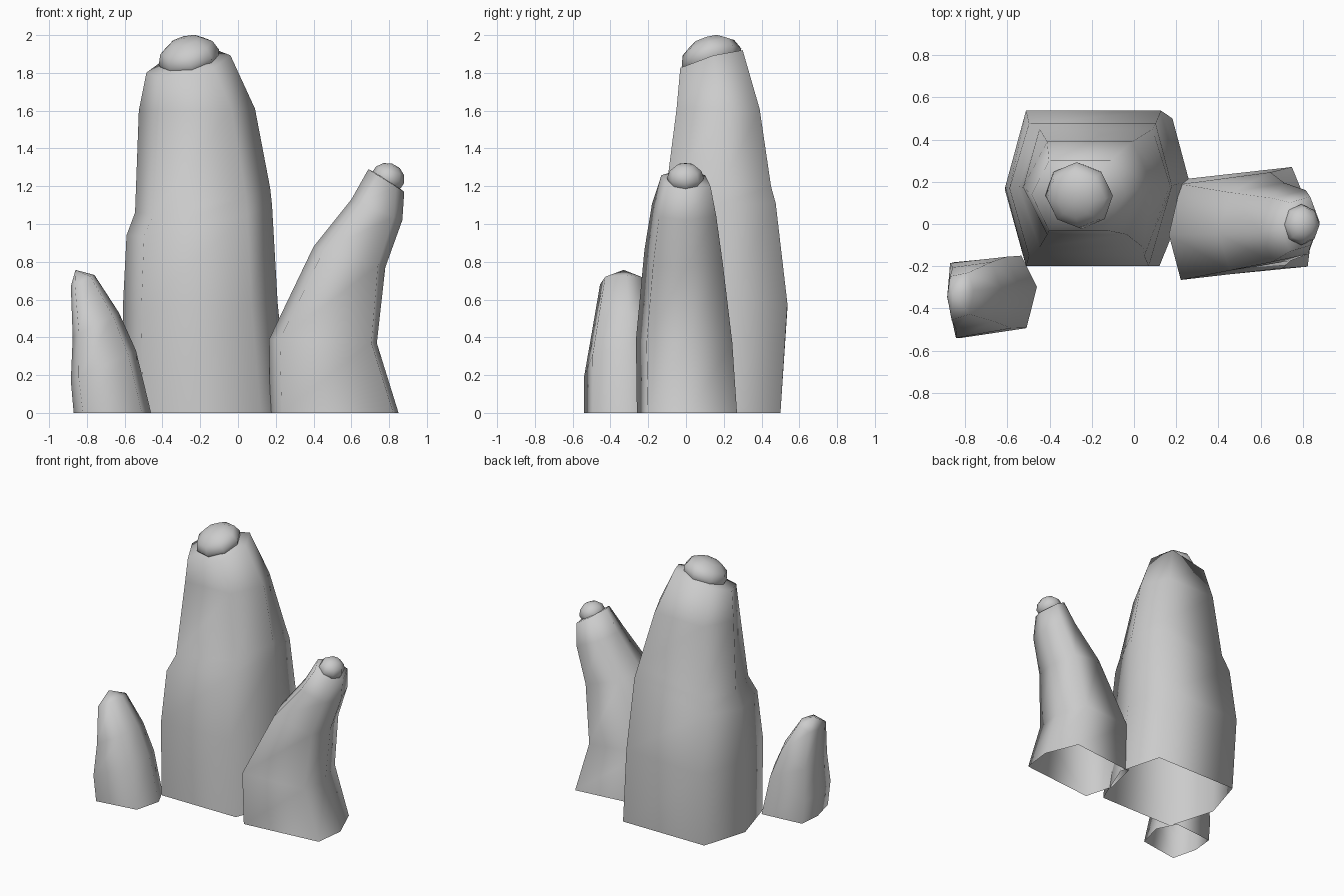
import bpy, bmesh, math

if "Cube" in bpy.data.objects:
    bpy.data.objects.remove(bpy.data.objects["Cube"])

stone = bpy.data.materials.new("grey_stone")
stone.diffuse_color = (0.6, 0.6, 0.6, 1)
stone.use_nodes = True
stone.node_tree.nodes["Principled BSDF"].inputs["Base Color"].default_value = stone.diffuse_color


def finish(bm, name):
    bmesh.ops.recalc_face_normals(bm, faces=bm.faces)
    mesh = bpy.data.meshes.new(name)
    bm.to_mesh(mesh)
    bm.free()
    obj = bpy.data.objects.new(name, mesh)
    bpy.context.collection.objects.link(obj)
    mesh.materials.append(stone)
    bpy.ops.object.select_all(action='DESELECT')
    obj.select_set(True)
    bpy.context.view_layer.objects.active = obj
    bpy.ops.object.shade_smooth_by_angle(angle=math.radians(120))
    return obj


def column(name, corners, rings, apex):
    """Loft an open-bottomed six-sided column.
    corners: hexagon in 0..1 space; each ring: x left, z left, x right,
    z right, y front, y back, extra height towards the back, and how far
    the hexagon is evened out (0..1)."""
    bm = bmesh.new()
    even = [0, .28, .75, 1, .75, .28]
    loops = []
    for xl, zl, xr, zr, y0, y1, dz, k in rings:
        loop = []
        for (u, v), e in zip(corners, even):
            u += (e - u) * k
            loop.append(bm.verts.new((xl + (xr - xl) * u, y0 + (y1 - y0) * v,
                                      zl + (zr - zl) * u + dz * (v - 0.5))))
        loops.append(loop)
    n = len(corners)
    for a, b in zip(loops, loops[1:]):
        for i in range(n):
            j = (i + 1) % n
            bm.faces.new((a[i], a[j], b[j], b[i]))
    tip = bm.verts.new(apex)
    for i in range(n):
        bm.faces.new((loops[-1][i], loops[-1][(i + 1) % n], tip))
    return finish(bm, name)


def knob(name, centre, radii, tilt):
    """Low-poly flattened ball sitting on a column tip."""
    bm = bmesh.new()
    bmesh.ops.create_uvsphere(bm, u_segments=8, v_segments=6, radius=1)
    obj = finish(bm, name)
    obj.location, obj.scale, obj.rotation_euler = centre, radii, tilt
    return obj


# tall central column
column("tall_column",
       [(0, .51), (.12, 0), (.83, 0), (1, .53), (.9, 1), (.12, 1)],
       [(-.61, 0, .27, 0, -.20, .50, 0, 0),
        (-.61, .55, .21, .58, -.20, .537, 0, 0),
        (-.59, .94, .18, 1.10, -.15, .475, .05, 0),
        (-.545, 1.06, .17, 1.19, -.11, .45, .05, .1),
        (-.525, 1.60, .09, 1.61, -.05, .39, 0, .4),
        (-.485, 1.80, -.04, 1.89, -.03, .30, .09, .4)],
       (-.26, .14, 1.89))
knob("tall_column_knob", (-.26, .135, 1.882), (.165, .165, .11), (.3, -.25, 0))

# leaning column on the right
column("leaning_column",
       [(0, .42), (.09, 0), (.96, .11), (1, .53), (.85, 1), (.09, .89)],
       [(.17, 0, .85, 0, -.26, .27, 0, 0),
        (.165, .39, .735, .37, -.265, .245, 0, .05),
        (.40, .88, .78, .77, -.22, .195, 0, .3),
        (.60, 1.13, .87, 1.02, -.18, .16, 0, .6),
        (.69, 1.29, .88, 1.17, -.13, .13, 0, .9)],
       (.79, 0, 1.24))
knob("leaning_column_knob", (.793, -.003, 1.243), (.09, .097, .08), (0, .3, 0))

# short column on the left
column("short_column",
       [(0, .5), (.12, 0), (.88, .12), (1, .62), (.82, 1), (.04, .92)],
       [(-.87, 0, -.46, 0, -.54, -.15, 0, 0),
        (-.885, .17, -.54, .33, -.54, -.155, 0, 0),
        (-.875, .40, -.63, .53, -.50, -.18, 0, .1),
        (-.885, .67, -.76, .73, -.455, -.23, 0, .3)],
       (-.86, -.33, .757))
